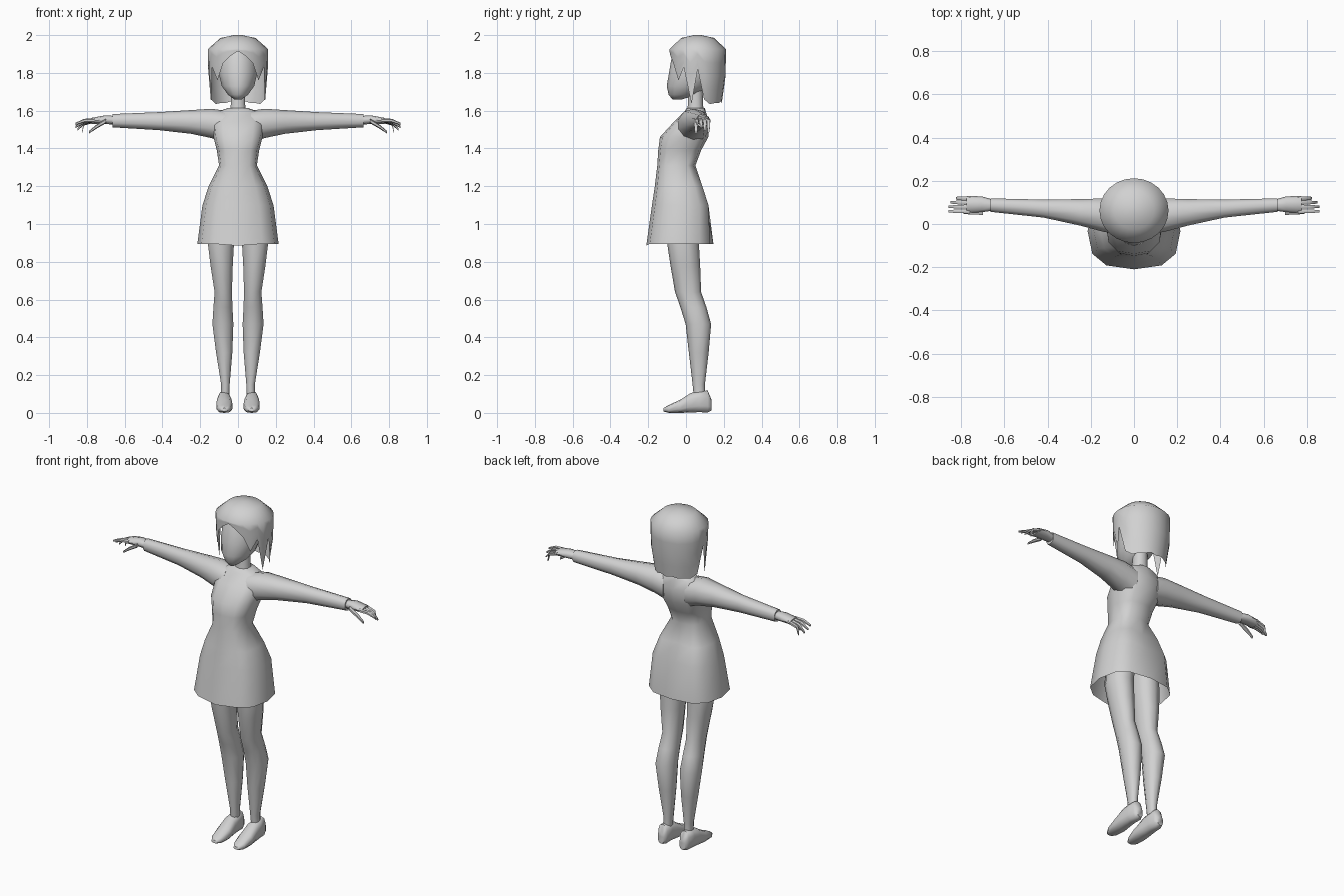
import bpy, bmesh, math

cube = bpy.data.objects.get("Cube")
if cube:
    bpy.data.objects.remove(cube, do_unlink=True)

grey = bpy.data.materials.new("plain_grey")
grey.use_nodes = True
GREY = (0.64, 0.64, 0.64, 1)
grey.diffuse_color = GREY
grey.node_tree.nodes["Principled BSDF"].inputs["Base Color"].default_value = GREY


def finish(name, bm, mirror=False, angle=60):
    """Turn a bmesh into a smooth-shaded object, optionally mirrored in x."""
    bmesh.ops.recalc_face_normals(bm, faces=bm.faces)
    mesh = bpy.data.meshes.new(name)
    bm.to_mesh(mesh)
    bm.free()
    mesh.materials.append(grey)
    obj = bpy.data.objects.new(name, mesh)
    bpy.context.collection.objects.link(obj)
    bpy.ops.object.select_all(action='DESELECT')
    obj.select_set(True)
    bpy.context.view_layer.objects.active = obj
    bpy.ops.object.shade_smooth_by_angle(angle=math.radians(angle))
    if mirror:
        mod = obj.modifiers.new("other_side", 'MIRROR')
        mod.use_mirror_merge = False
    return obj


def spow(value, power):
    return math.copysign(abs(value) ** power, value)


def bridge(bm, rows):
    for a, b in zip(rows, rows[1:]):
        n = len(a)
        for i in range(n):
            j = (i + 1) % n
            bm.faces.new((a[i], a[j], b[j], b[i]))


def loft(axis, rings, sides=10, power=0.9, start=True, end=True):
    """Skin rounded sections given as (position, u_min, u_max, v_min, v_max)."""
    place = {'X': lambda t, u, v: (t, u, v),
             'Y': lambda t, u, v: (u, t, v),
             'Z': lambda t, u, v: (u, v, t)}[axis]
    bm = bmesh.new()
    rows = []
    for t, u0, u1, v0, v1 in rings:
        row = []
        for i in range(sides):
            a = math.tau * i / sides
            u = (u0 + u1) / 2 + (u1 - u0) / 2 * spow(math.sin(a), power)
            v = (v0 + v1) / 2 - (v1 - v0) / 2 * spow(math.cos(a), power)
            row.append(bm.verts.new(place(t, u, v)))
        rows.append(row)
    bridge(bm, rows)
    if start:
        bm.faces.new(rows[0])
    if end:
        bm.faces.new(rows[-1])
    return bm


def centred(rings):
    return [(z, -w, w, y0, y1) for z, w, y0, y1 in rings]


# Dress: open hem, narrow waist, rounded shoulders and a crease behind
dress = loft('Z', centred([
    (0.895, 0.215, -0.21, 0.145),
    (1.10, 0.188, -0.18, 0.135),
    (1.20, 0.155, -0.165, 0.10),
    (1.31, 0.10, -0.152, 0.05),
    (1.39, 0.112, -0.147, 0.08),
    (1.46, 0.13, -0.138, 0.118),
    (1.54, 0.14, -0.065, 0.122),
    (1.595, 0.11, -0.01, 0.105),
    (1.615, 0.05, 0.005, 0.10)]), sides=12, power=0.75, start=False)
for v in dress.verts:
    if abs(v.co.x) < 0.01 and v.co.y > 0.09 and 1.0 < v.co.z < 1.25:
        v.co.y -= 0.03
    if abs(v.co.x) < 0.01 and v.co.y < 0 and v.co.z < 0.9:
        v.co.z -= 0.01
finish("dress", dress)

# Sleeves
finish("sleeve", loft('X', [
    (0.07, -0.05, 0.12, 1.43, 1.60),
    (0.14, -0.04, 0.122, 1.455, 1.61),
    (0.25, -0.01, 0.118, 1.478, 1.603),
    (0.42, 0.028, 0.115, 1.497, 1.592),
    (0.665, 0.055, 0.12, 1.512, 1.582)]), mirror=True)

# Hands: palm, four fingers and a thumb
finish("palm", loft('X', [
    (0.65, 0.062, 0.112, 1.525, 1.572),
    (0.705, 0.055, 0.128, 1.53, 1.575),
    (0.775, 0.052, 0.13, 1.53, 1.562)], sides=8), mirror=True)


def digit(name, y, r, path):
    rings = [(x, y - r * k, y + r * k, z - r * k, z + r * k)
             for (x, z), k in zip(path, (1, 0.9, 0.55))]
    finish(name, loft('X', rings, sides=6), mirror=True)


for name, y, tip, drop in (("index_finger", 0.059, 0.86, 0.015),
                           ("middle_finger", 0.08, 0.86, 0.03),
                           ("ring_finger", 0.10, 0.85, 0.045),
                           ("little_finger", 0.119, 0.825, 0.055)):
    digit(name, y, 0.011, [(0.76, 1.548), (0.815, 1.553 - drop * 0.4), (tip, 1.545 - drop)])
digit("thumb", 0.053, 0.012, [(0.70, 1.545), (0.75, 1.515), (0.79, 1.485)])

# Legs
finish("leg", loft('Z', [
    (0.10, 0.045, 0.09, 0.04, 0.10),
    (0.15, 0.043, 0.09, 0.035, 0.10),
    (0.32, 0.028, 0.118, 0.015, 0.12),
    (0.47, 0.022, 0.138, -0.002, 0.133),
    (0.56, 0.027, 0.132, -0.03, 0.108),
    (0.64, 0.03, 0.126, -0.058, 0.08),
    (0.78, 0.025, 0.148, -0.082, 0.075),
    (0.90, 0.018, 0.163, -0.10, 0.068),
    (1.05, 0.01, 0.15, -0.11, 0.07)]), mirror=True)

# Shoes
finish("shoe", loft('Y', [
    (-0.12, 0.055, 0.09, 0.008, 0.025),
    (-0.09, 0.038, 0.108, 0.0, 0.042),
    (-0.03, 0.028, 0.116, 0.0, 0.07),
    (0.025, 0.034, 0.112, 0.002, 0.105),
    (0.07, 0.038, 0.108, 0.004, 0.115),
    (0.115, 0.04, 0.102, 0.002, 0.118),
    (0.135, 0.052, 0.09, 0.012, 0.07)], power=0.75), mirror=True)

# Neck and head
finish("neck", loft('Z', centred([
    (1.57, 0.05, 0.0, 0.10),
    (1.63, 0.04, 0.01, 0.09),
    (1.74, 0.04, 0.01, 0.09)])))
finish("head", loft('Z', centred([
    (1.66, 0.02, -0.072, -0.02),
    (1.685, 0.055, -0.092, 0.06),
    (1.73, 0.088, -0.102, 0.12),
    (1.80, 0.105, -0.09, 0.16),
    (1.87, 0.10, -0.078, 0.16),
    (1.93, 0.075, -0.05, 0.13)]), sides=14, power=1.0))

# Hair: a bob parted in front; the lower edge falls at a height per direction
EDGE = (1.915, 1.89, 1.85, 1.76, 1.83, 1.635, 1.82,
        1.66, 1.635, 1.64, 1.64, 1.65, 1.64)
PROFILE = ((2.0, 0.12), (1.985, 0.58), (1.925, 1.0), (1.78, 0.98), (1.63, 0.84))


def hair_radius(z):
    for (z0, r0), (z1, r1) in zip(PROFILE, PROFILE[1:]):
        if z >= z1:
            return r0 + (r1 - r0) * (z0 - z) / (z0 - z1)
    return PROFILE[-1][1]


hair = bmesh.new()
rows = []
half = len(EDGE) - 1
for level in range(7):
    row = []
    for i in range(half * 2):
        low = EDGE[min(i, half * 2 - i)]
        if level < 3:
            z = PROFILE[level][0]
        else:
            z = 1.925 + (low - 1.925) * (level - 2) / 4
        a = math.pi * i / half
        r = hair_radius(z)
        wide = r
        if abs(math.sin(a)) > 0.9 and z < 1.9:
            wide = max(r, 0.92)
        row.append(hair.verts.new((0.16 * wide * math.sin(a),
                                   0.062 - 0.15 * r * math.cos(a), z)))
    rows.append(row)
bridge(hair, rows)
hair.faces.new(rows[0])
finish("hair", hair)
